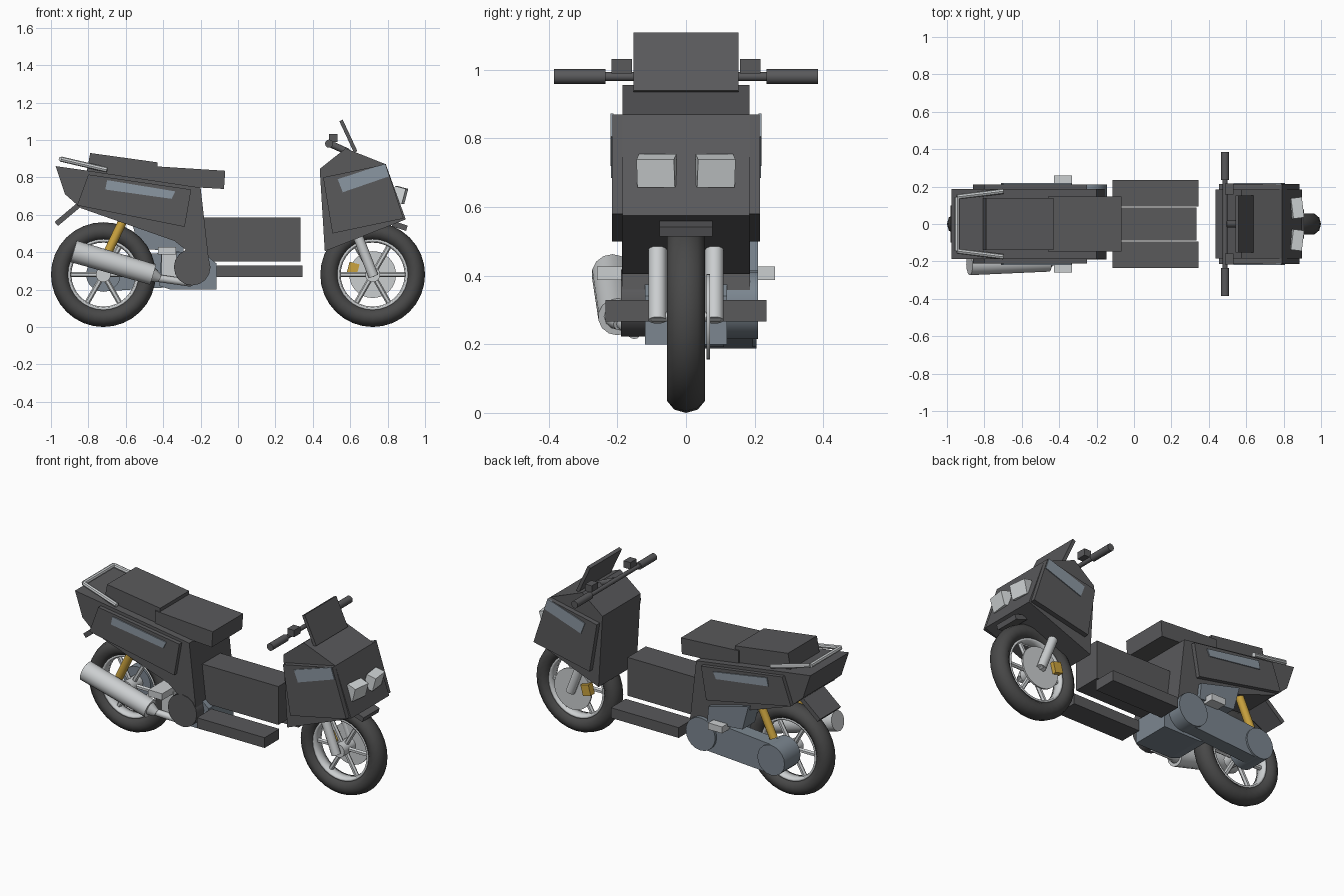
import bpy, bmesh, math
from mathutils import Vector, Matrix

cube = bpy.data.objects.get("Cube")
if cube:
    bpy.data.objects.remove(cube, do_unlink=True)


def material(name, r, g, b):
    m = bpy.data.materials.new(name)
    m.use_nodes = True
    m.diffuse_color = (r, g, b, 1)
    m.node_tree.nodes["Principled BSDF"].inputs["Base Color"].default_value = (r, g, b, 1)
    return m


DARK = material("dark plastic", 0.1, 0.1, 0.105)
RUBBER = material("tyre rubber", 0.065, 0.065, 0.065)
SLATE = material("slate metal", 0.2, 0.24, 0.28)
STRIPE = material("stripe grey blue", 0.26, 0.31, 0.36)
SILVER = material("silver metal", 0.6, 0.62, 0.63)
LAMP = material("lamp glass", 0.66, 0.69, 0.7)
GOLD = material("gold", 0.6, 0.37, 0.05)


def finish(name, bm, mat, smooth=False):
    bmesh.ops.recalc_face_normals(bm, faces=bm.faces[:])
    mesh = bpy.data.meshes.new(name)
    bm.to_mesh(mesh)
    bm.free()
    mesh.materials.append(mat)
    for p in mesh.polygons:
        p.use_smooth = smooth and len(p.vertices) == 4
    ob = bpy.data.objects.new(name, mesh)
    bpy.context.collection.objects.link(ob)
    return ob


def prism(name, outline, y0, y1, mat):
    """Side outline of (x, z) points extruded across y."""
    bm = bmesh.new()
    face = bm.faces.new([bm.verts.new((x, y0, z)) for x, z in outline])
    grown = bmesh.ops.extrude_face_region(bm, geom=[face])["geom"]
    bmesh.ops.translate(bm, vec=(0, y1 - y0, 0),
                        verts=[v for v in grown if isinstance(v, bmesh.types.BMVert)])
    return finish(name, bm, mat)


def box(name, center, size, mat, rot_y=0, rot_z=0):
    bm = bmesh.new()
    place = (Matrix.Translation(center) @ Matrix.Rotation(math.radians(rot_z), 4, "Z")
             @ Matrix.Rotation(math.radians(rot_y), 4, "Y") @ Matrix.Diagonal((*size, 1)))
    bmesh.ops.create_cube(bm, size=1, matrix=place)
    return finish(name, bm, mat)


def rod(name, a, b, r, mat, r2=None, sides=12):
    a, b = Vector(a), Vector(b)
    bm = bmesh.new()
    place = Matrix.Translation((a + b) / 2) @ (b - a).to_track_quat("Z", "Y").to_matrix().to_4x4()
    bmesh.ops.create_cone(bm, cap_ends=True, segments=sides, radius1=r,
                          radius2=r2 or r, depth=(b - a).length, matrix=place)
    return finish(name, bm, mat, sides > 8)


def ring(name, cx, cz, radius, rx, ry, mat, steps=32, sides=10):
    """Ring around a y axle with an elliptical section."""
    bm = bmesh.new()
    loops = []
    for i in range(steps):
        a = math.tau * i / steps
        loop = []
        for j in range(sides):
            t = math.tau * j / sides
            r = radius + rx * math.cos(t)
            loop.append(bm.verts.new((cx + r * math.cos(a), ry * math.sin(t), cz + r * math.sin(a))))
        loops.append(loop)
    for i in range(steps):
        p, q = loops[i], loops[(i + 1) % steps]
        for j in range(sides):
            k = (j + 1) % sides
            bm.faces.new((p[j], p[k], q[k], q[j]))
    return finish(name, bm, mat, True)


# Wheels
AXLE = 0.28
for label, cx in (("front", 0.72), ("rear", -0.72)):
    ring(label + "_tyre", cx, AXLE, 0.23, 0.05, 0.058, RUBBER)
    ring(label + "_rim", cx, AXLE, 0.183, 0.012, 0.04, SILVER, sides=6)
    rod(label + "_hub", (cx, -0.055, AXLE), (cx, 0.055, AXLE), 0.04, SILVER, sides=16)
    for i in range(6):
        a = math.tau * i / 6
        d = Vector((math.cos(a), 0, math.sin(a)))
        c = Vector((cx, 0, AXLE))
        rod(f"{label}_spoke_{i + 1}", c + d * 0.03, c + d * 0.185, 0.014, SILVER, sides=6)

# Front brake and fork
rod("brake_disc", (0.72, 0.06, AXLE), (0.72, 0.07, AXLE), 0.125, SILVER, sides=32)
box("brake_caliper", (0.615, 0.075, 0.31), (0.055, 0.04, 0.065), GOLD, rot_y=15)
rod("front_axle", (0.72, -0.1, AXLE), (0.72, 0.1, AXLE), 0.014, SILVER)
for s, side in ((1, "a"), (-1, "b")):
    rod("fork_leg_" + side, (0.725, s * 0.083, 0.27), (0.635, s * 0.083, 0.5), 0.027, SILVER)

# Front fairing
prism("fairing", [(0.437, 0.845), (0.575, 0.955), (0.79, 0.87), (0.897, 0.575), (0.464, 0.405)],
      -0.185, 0.185, DARK)
box("front_fender", (0.865, 0, 0.54), (0.08, 0.155, 0.03), DARK, rot_y=18)
box("windshield", (0.59, 0, 1.02), (0.02, 0.306, 0.186), DARK, rot_y=-25)
for s, side in ((1, "a"), (-1, "b")):
    prism("fairing_panel_" + side, [(0.455, 0.8), (0.79, 0.87), (0.885, 0.58), (0.505, 0.5)],
          s * 0.184, s * 0.215, DARK)
    prism("fairing_stripe_" + side, [(0.533, 0.79), (0.785, 0.872), (0.807, 0.805), (0.56, 0.72)],
          s * 0.212, s * 0.22, STRIPE)
    box("headlight_" + side, (0.864, s * 0.085, 0.705), (0.06, 0.11, 0.085), LAMP,
        rot_y=15, rot_z=s * 7)

# Handlebar
rod("handlebar", (0.487, -0.25, 0.98), (0.487, 0.25, 0.98), 0.013, DARK)
rod("steering_stem", (0.49, 0, 0.98), (0.59, 0, 0.935), 0.018, DARK)
for s, side in ((1, "a"), (-1, "b")):
    rod("grip_" + side, (0.487, s * 0.235, 0.98), (0.487, s * 0.385, 0.98), 0.022, DARK)
    box("switch_box_" + side, (0.51, s * 0.187, 1.01), (0.045, 0.06, 0.042), DARK)

# Centre tunnel and footboards
box("centre_tunnel", (0.07, 0, 0.467), (0.53, 0.176, 0.235), DARK)
for s, side in ((1, "a"), (-1, "b")):
    box("footboard_" + side, (0.115, s * 0.164, 0.298), (0.46, 0.142, 0.063), DARK)

# Rear body
prism("rear_body", [(-0.975, 0.86), (-0.8, 0.835), (-0.2, 0.745), (-0.155, 0.35), (-0.2, 0.35),
                    (-0.34, 0.46), (-0.84, 0.635), (-0.925, 0.71)], -0.187, 0.187, DARK)
for s, side in ((1, "a"), (-1, "b")):
    prism("rear_panel_" + side, [(-0.8, 0.815), (-0.25, 0.735), (-0.285, 0.535), (-0.86, 0.65)],
          s * 0.185, s * 0.212, DARK)
    prism("rear_stripe_" + side, [(-0.7, 0.785), (-0.335, 0.725), (-0.355, 0.685), (-0.71, 0.735)],
          s * 0.21, s * 0.218, STRIPE)
box("rear_mudguard", (-0.895, 0, 0.615), (0.2, 0.2, 0.028), DARK, rot_y=-40)

# Seat and grab rail
prism("rear_cushion", [(-0.79, 0.93), (-0.43, 0.88), (-0.435, 0.77), (-0.81, 0.825)],
      -0.14, 0.14, DARK)
prism("front_cushion", [(-0.46, 0.86), (-0.068, 0.835), (-0.075, 0.738), (-0.2, 0.745),
                        (-0.46, 0.775)], -0.147, 0.147, DARK)
rail = [(-0.7, 0.175, 0.84), (-0.945, 0.145, 0.897), (-0.945, -0.145, 0.897), (-0.7, -0.175, 0.84)]
for i in range(3):
    rod(f"grab_rail_{i + 1}", rail[i], rail[i + 1], 0.014, SILVER, sides=8)

# Engine and swing arm
prism("engine_block", [(-0.42, 0.22), (-0.41, 0.4), (-0.19, 0.4), (-0.115, 0.34),
                       (-0.115, 0.2), (-0.36, 0.2)], -0.12, 0.12, SLATE)
prism("swing_arm", [(-0.245, 0.41), (-0.72, 0.37), (-0.72, 0.19), (-0.245, 0.22)],
      0.11, 0.195, SLATE)
rod("swing_arm_pivot", (-0.245, 0.11, 0.315), (-0.245, 0.21, 0.315), 0.1, SLATE, sides=20)
rod("swing_arm_hub", (-0.72, 0.05, AXLE), (-0.72, 0.205, AXLE), 0.092, SLATE, sides=20)
prism("air_box", [(-0.57, 0.57), (-0.3, 0.5), (-0.29, 0.4), (-0.53, 0.42)], 0.09, 0.21, SLATE)
rod("clutch_cover", (-0.245, -0.19, 0.32), (-0.245, -0.11, 0.32), 0.098, DARK, sides=16)
box("peg_bar", (-0.38, 0, 0.407), (0.095, 0.52, 0.04), SILVER)
box("peg_bracket", (-0.37, -0.14, 0.33), (0.08, 0.03, 0.14), SILVER)

# Rear shocks
for s, side in ((1, "a"), (-1, "b")):
    rod("rear_shock_" + side, (-0.6, s * 0.15, 0.6), (-0.7, s * 0.15, 0.39), 0.024, GOLD)

# Exhaust
rod("muffler", (-0.88, -0.215, 0.405), (-0.455, -0.2, 0.28), 0.06, SILVER, r2=0.056, sides=14)
rod("muffler_tip", (-0.47, -0.2, 0.285), (-0.42, -0.19, 0.26), 0.045, SILVER, r2=0.022)
rod("exhaust_pipe", (-0.46, -0.19, 0.265), (-0.25, -0.15, 0.235), 0.02, SILVER)
